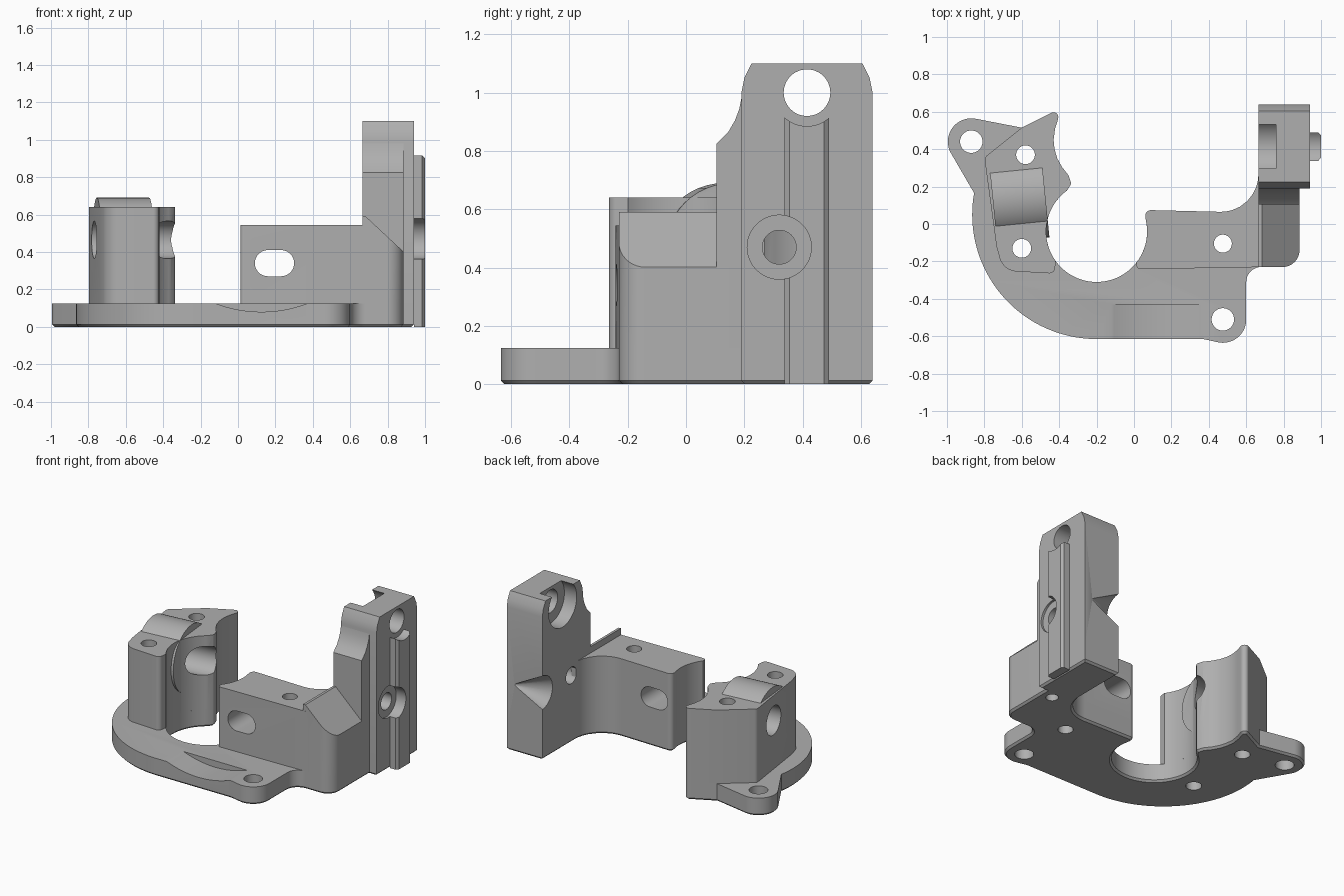
import bpy, bmesh
from math import radians, cos, sin, tan
from mathutils import Vector, Matrix

if "Cube" in bpy.data.objects:
    bpy.data.objects.remove(bpy.data.objects["Cube"])

grey = bpy.data.materials.new("machined grey")
grey.use_nodes = True
grey.diffuse_color = (0.43, 0.43, 0.43, 1)
grey.node_tree.nodes["Principled BSDF"].inputs["Base Color"].default_value = grey.diffuse_color


def arc(cx, cy, r, a0, a1, n=24):
    angles = [radians(a0 + (a1 - a0) * i / n) for i in range(n + 1)]
    return [(cx + r * cos(a), cy + r * sin(a)) for a in angles]


def rounded(points, steps=8):
    """Replace every (x, y, radius) corner by a tangent arc."""
    out = []
    for i, p in enumerate(points):
        c = Vector(p[:2])
        if len(p) == 2:
            out.append(c)
            continue
        u = (Vector(points[i - 1][:2]) - c).normalized()
        v = (Vector(points[(i + 1) % len(points)][:2]) - c).normalized()
        half = u.angle(v) / 2
        centre = c + (u + v).normalized() * p[2] / sin(half)
        start = c + u * p[2] / tan(half) - centre
        end = c + v * p[2] / tan(half) - centre
        out += [centre + start.lerp(end, k / steps).normalized() * p[2] for k in range(steps + 1)]
    return out


def finish(name, bm):
    bmesh.ops.recalc_face_normals(bm, faces=bm.faces)
    mesh = bpy.data.meshes.new(name)
    bm.to_mesh(mesh)
    bm.free()
    mesh.materials.append(grey)
    ob = bpy.data.objects.new(name, mesh)
    bpy.context.collection.objects.link(ob)
    return ob


def prism(name, points, lo, hi, axis="z", chamfer=0):
    """Extrude an outline along an axis: z takes xy, x takes yz, y takes xz."""
    place = {"z": lambda a, b: (a, b, lo), "x": lambda a, b: (lo, a, b), "y": lambda a, b: (a, lo, b)}[axis]
    bm = bmesh.new()
    base = bm.faces.new([bm.verts.new(place(*p)) for p in rounded(points)])
    rim = list(base.edges)
    top = bmesh.ops.extrude_face_region(bm, geom=[base], use_keep_orig=True)["geom"]
    step = Vector([(hi - lo) * (axis == k) for k in "xyz"])
    bmesh.ops.translate(bm, verts=[g for g in top if isinstance(g, bmesh.types.BMVert)], vec=step)
    bmesh.ops.recalc_face_normals(bm, faces=bm.faces)
    if chamfer:
        bmesh.ops.bevel(bm, geom=rim, offset=chamfer, segments=1, affect="EDGES")
    return finish(name, bm)


def rod(name, start, end, r, r2=None):
    start, end = Vector(start), Vector(end)
    d = end - start
    turn = Matrix.Translation((start + end) / 2) @ d.to_track_quat("Z", "Y").to_matrix().to_4x4()
    bm = bmesh.new()
    bmesh.ops.create_cone(bm, cap_ends=True, segments=48, radius1=r,
                          radius2=r if r2 is None else r2, depth=d.length, matrix=turn)
    return finish(name, bm)


def combine(ob, others, operation="DIFFERENCE"):
    bpy.context.view_layer.objects.active = ob
    for other in others:
        mod = ob.modifiers.new("cut", "BOOLEAN")
        mod.operation, mod.solver, mod.object = operation, "EXACT", other
        bpy.ops.object.modifier_apply(modifier=mod.name)
        bpy.data.objects.remove(other)


def drill(x, y, r, lo=-0.1, hi=0.8):
    return rod("drill", (x, y, lo), (x, y, hi), r)


def side_drill(y, z, r, lo, hi):
    return rod("side drill", (lo, y, z), (hi, y, z), r)


BASE = 0.125
bore = (-0.2, -0.04, 0.27)
tower_holes = [(-0.6, -0.13, 0.05), (-0.58, 0.37, 0.05)]
arm_hole = (0.475, -0.105, 0.048)
fin = [(-0.335, 0.215, 0.02), (-0.35, 0.26), (-0.385, 0.305), (-0.41, 0.35), (-0.425, 0.4),
       (-0.43, 0.45), (-0.422, 0.51), (-0.406, 0.56), (-0.4, 0.615, 0.025), (-0.47, 0.58), (-0.6, 0.515)]
arm_back = [(0.665, 0.06, 0.2), (0.055, 0.075, 0.03)]

# Base plate with two screw ears and a shallow scoop at the front
plate = prism("base_plate",
              arc(-0.87, 0.44, 0.125, 80, 207) + arc(-0.2, 0.05, 0.665, 170, 270, 40)
              + [(0.37, -0.615)] + arc(0.475, -0.51, 0.125, 260, 360)
              + [(0.6, -0.23, 0.08), (0.885, -0.23, 0.09), (0.885, 0.19), (0.94, 0.19),
                 (0.94, 0.64), (0.665, 0.64)]
              + arm_back + arc(*bore, 12, -234, 60) + fin,
              0, BASE, chamfer=0.013)
combine(plate, [drill(-0.87, 0.44, 0.06), drill(0.475, -0.51, 0.06), drill(*arm_hole),
                drill(0.8, 0.15, 0.04)] + [drill(*h) for h in tower_holes])
scoop = prism("scoop", arc(0.125, 0.77, 0.69, 240, 300, 40), -0.8, -0.43, "y")
combine(plate, [scoop])

# Clamp tower with a rounded saddle over its cross hole
tower = prism("clamp_tower",
              [(-0.8, 0.355, 0.03), (-0.735, -0.12), (-0.7, -0.25, 0.1), (-0.425, -0.265, 0.03)]
              + arc(*bore, 216, 126, 30) + fin, BASE, 0.64)
saddle = rod("saddle", (-0.755, 0.13, 0.46), (-0.475, 0.158, 0.46), 0.23)
combine(tower, [saddle], "UNION")
combine(tower, [rod("cross hole", (-0.95, 0.11, 0.465), (-0.25, 0.18, 0.465), 0.1)]
        + [drill(*h) for h in tower_holes])

# Arm with a slot through its front
arm = prism("arm", [(0.015, -0.242, 0.02), (0.7, -0.23), (0.7, 0.27), (0.665, 0.27)]
            + arm_back + arc(*bore, 12, -38), BASE, 0.545)
slot = prism("slot", arc(0.16, 0.34, 0.07, 90, 270) + arc(0.23, 0.34, 0.07, -90, 90), -0.5, 0.3, "y")
combine(arm, [slot, drill(*arm_hole)])

# Sloped shoulder between the arm and the column
shoulder = prism("shoulder", [(0.665, -0.23), (0.885, -0.23, 0.09), (0.885, 0.15), (0.665, 0.15)], BASE, 0.59)
combine(shoulder, [prism("slope", [(0.682, 0.591), (0.895, 0.392), (0.95, 0.7), (0.682, 0.7)], -0.4, 0.4, "y")])

# Upright column and its curved gusset
column = prism("column", [(0.19, BASE), (0.64, BASE), (0.64, 1.0), (0.63, 1.05), (0.605, 1.1),
                          (0.225, 1.1), (0.2, 1.05), (0.19, 1.0)], 0.665, 0.94, "x")
gusset = prism("gusset", [(0.105, BASE), (0.19, BASE), (0.19, 0.98), (0.183, 0.945),
                          (0.168, 0.905), (0.145, 0.865), (0.105, 0.825)], 0.665, 0.885, "x")
combine(column, [side_drill(0.415, 1.0, 0.08, 0.5, 1.1),
                 side_drill(0.415, 1.0, 0.155, 0.5, 0.76),
                 side_drill(0.32, 0.47, 0.058, 0.5, 1.1),
                 side_drill(0.32, 0.47, 0.11, 0.925, 1.1),
                 rod("cone scoop", (0.64, 0.645, 0.47), (0.89, 0.645, 0.47), 0.13, 0)])

# Guide rail on the outer side of the column
rail = prism("guide_rail", [(0.94, 0.337), (0.985, 0.337), (1.0, 0.355), (1.0, 0.473),
                            (0.985, 0.49), (0.94, 0.49)], 0, 0.915)
combine(rail, [side_drill(0.415, 1.0, 0.115, 0.9, 1.1), side_drill(0.32, 0.47, 0.11, 0.9, 1.1)])

# Smooth the curved walls and keep the edges sharp
bpy.ops.object.select_all(action="DESELECT")
for ob in (plate, tower, arm, shoulder, column, gusset, rail):
    ob.select_set(True)
    bpy.context.view_layer.objects.active = ob
bpy.ops.object.shade_smooth_by_angle(angle=radians(30))
